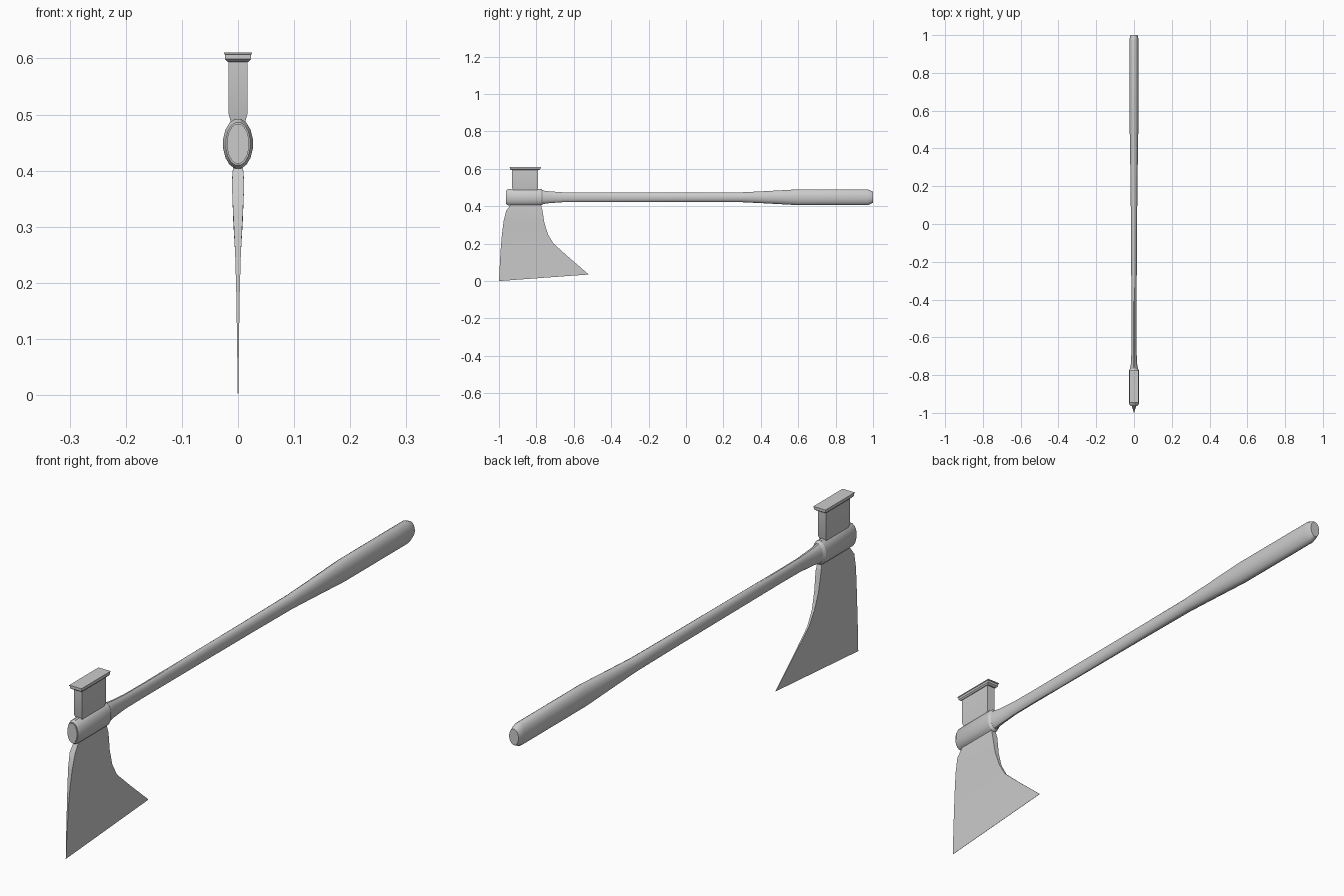
import bpy, bmesh, math

steel = bpy.data.materials.new("plain grey")
steel.diffuse_color = (0.6, 0.6, 0.6, 1)
ZC = 0.448  # height of the handle axis


def loft(name, rings, angle=30):
    """Skin a list of equal-length point rings and cap both ends."""
    bm = bmesh.new()
    loops = [[bm.verts.new(p) for p in ring] for ring in rings]
    n = len(loops[0])
    for a, b in zip(loops, loops[1:]):
        for i in range(n):
            j = (i + 1) % n
            bm.faces.new((a[i], a[j], b[j], b[i]))
    bm.faces.new(loops[0][::-1])
    bm.faces.new(loops[-1])
    bmesh.ops.recalc_face_normals(bm, faces=bm.faces)
    me = bpy.data.meshes.new(name)
    bm.to_mesh(me)
    bm.free()
    me.materials.append(steel)
    ob = bpy.data.objects.new(name, me)
    bpy.context.collection.objects.link(ob)
    bpy.ops.object.select_all(action='DESELECT')
    ob.select_set(True)
    bpy.context.view_layer.objects.active = ob
    bpy.ops.object.shade_smooth_by_angle(angle=math.radians(angle))
    return ob


def oval(y, hw, hh, n=16):
    steps = [2 * math.pi * (i + 0.5) / n for i in range(n)]
    return [(hw * math.cos(t), y, ZC + hh * math.sin(t)) for t in steps]


def slab(z, hx, y0, y1):
    return [(-hx, y0, z), (hx, y0, z), (hx, y1, z), (-hx, y1, z)]


# Handle: flared behind the head, slim in the middle, swollen grip
loft("handle", [oval(*s) for s in (
    (-0.80, 0.022, 0.038), (-0.765, 0.021, 0.037), (-0.74, 0.017, 0.033),
    (-0.66, 0.013, 0.027), (-0.55, 0.013, 0.026), (0.05, 0.017, 0.026),
    (0.30, 0.020, 0.027), (0.42, 0.022, 0.033), (0.60, 0.025, 0.043),
    (0.97, 0.025, 0.043), (0.985, 0.023, 0.038), (1.0, 0.019, 0.030))], 35)

# Eye of the head, a rounded sleeve around the handle
loft("head_eye", [oval(*s) for s in (
    (-0.96, 0.022, 0.039), (-0.95, 0.027, 0.045),
    (-0.775, 0.027, 0.045), (-0.765, 0.021, 0.038))])

# End of the handle showing in the eye
loft("handle_tip", [oval(-0.95, 0.020, 0.036), oval(-0.963, 0.020, 0.036)])

# Hammer poll and its flat striking cap
loft("poll", [slab(0.45, 0.013, -0.925, -0.795), slab(0.488, 0.013, -0.925, -0.795),
              slab(0.50, 0.0165, -0.93, -0.79), slab(0.60, 0.0165, -0.93, -0.79)])
loft("poll_cap", [slab(0.594, 0.019, -0.935, -0.785), slab(0.599, 0.0235, -0.942, -0.778),
                  slab(0.607, 0.0235, -0.942, -0.778), slab(0.608, 0.025, -0.945, -0.775),
                  slab(0.611, 0.025, -0.945, -0.775)])

# Blade: each row is front y, front z, back y, back z, half thickness
rows = ((-0.93, 0.43, -0.79, 0.43, 0.008), (-0.94, 0.405, -0.775, 0.405, 0.009),
        (-0.962, 0.375, -0.768, 0.38, 0.011), (-0.975, 0.32, -0.757, 0.31, 0.0085),
        (-0.984, 0.25, -0.738, 0.25, 0.005), (-0.99, 0.18, -0.708, 0.20, 0.003),
        (-0.995, 0.10, -0.63, 0.13, 0.0018), (-1.0, 0.003, -0.52, 0.035, 0.0004))
loft("blade", [[(-t, y0, z0), (t, y0, z0), (t, y1, z1), (-t, y1, z1)]
               for y0, z0, y1, z1, t in rows])
# Trim the cutting edge to the ground plane
for v in bpy.data.objects["blade"].data.vertices:
    if v.co.z < 0.004:
        v.co.z = 0.0
